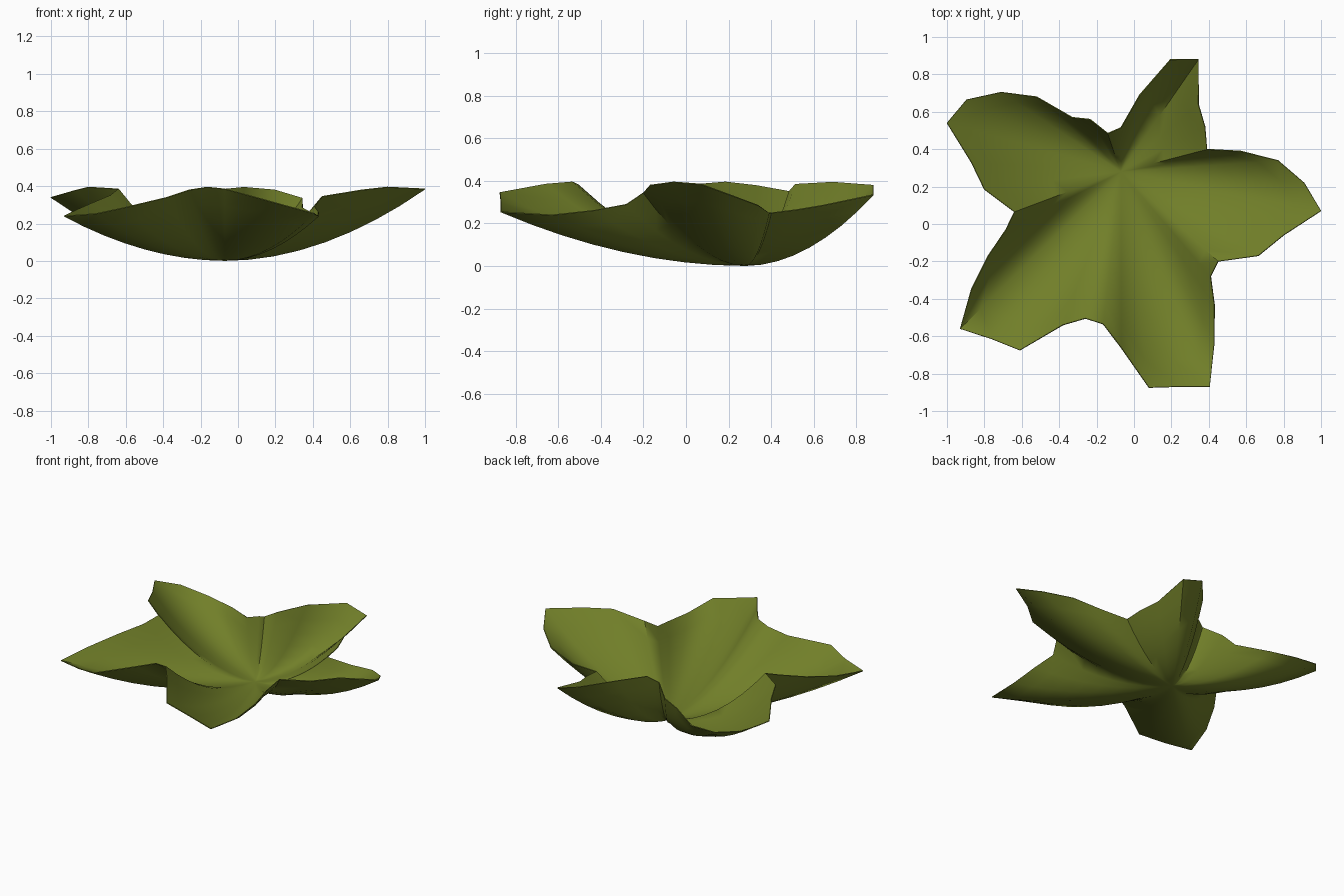
import bpy, bmesh

# Olive leaf colour
olive = bpy.data.materials.new("olive_green")
olive.diffuse_color = (0.165, 0.212, 0.022, 1)

# Lowest point, where all the folds meet
CX, CY = -0.07, 0.28

# Rim of the five-lobed leaf, counter-clockwise, (x, y, z)
RIM = [
    # right lobe
    (1.0, .07, .385), (.91, .22, .33), (.77, .34, .285), (.57, .39, .25), (.39, .40, .25),
    # back lobe
    (.38, .52, .265), (.345, .64, .285), (.345, .88, .335), (.195, .88, .38),
    (.03, .69, .395), (-.07, .515, .385), (-.14, .485, .35),
    # back left lobe
    (-.235, .56, .297), (-.33, .57, .26), (-.52, .68, .235), (-.71, .705, .25),
    (-.895, .665, .292), (-1.0, .54, .34), (-.87, .33, .378), (-.80, .185, .395),
    (-.64, .065, .385),
    # front left lobe
    (-.685, -.03, .35), (-.78, -.17, .31), (-.87, -.35, .27), (-.93, -.56, .24),
    (-.76, -.615, .253), (-.61, -.675, .285), (-.38, -.54, .34), (-.26, -.505, .38),
    # front lobe
    (-.165, -.535, .395), (-.07, -.66, .385), (.08, -.875, .345), (.24, -.87, .30),
    (.405, -.87, .255), (.43, -.63, .24), (.43, -.43, .262), (.41, -.28, .29),
    # front edge of right lobe
    (.45, -.20, .345), (.665, -.17, .38), (.80, -.06, .395),
]

# Cupped sheet: radial spokes rise as a parabola from the centre to the rim
bm = bmesh.new()
centre = bm.verts.new((CX, CY, 0.003))
STEPS = 8
rings = []
for k in range(1, STEPS + 1):
    t = k / STEPS
    rings.append([bm.verts.new((CX + (x - CX) * t, CY + (y - CY) * t,
                                0.003 + (z - 0.003) * t ** 1.95)) for x, y, z in RIM])
n = len(RIM)
for i in range(n):
    j = (i + 1) % n
    bm.faces.new((centre, rings[0][i], rings[0][j]))
    for a, b in zip(rings, rings[1:]):
        bm.faces.new((a[i], b[i], b[j], a[j]))

mesh = bpy.data.meshes.new("leaf")
bm.to_mesh(mesh)
bm.free()
mesh.materials.append(olive)
leaf = bpy.data.objects.new("leaf", mesh)
bpy.context.collection.objects.link(leaf)

# Slight leaf thickness
thick = leaf.modifiers.new("thickness", "SOLIDIFY")
thick.thickness = 0.005
thick.offset = 0
bpy.context.view_layer.objects.active = leaf
leaf.select_set(True)
bpy.ops.object.modifier_apply(modifier=thick.name)
bpy.ops.object.shade_smooth_by_angle(angle=0.9)
